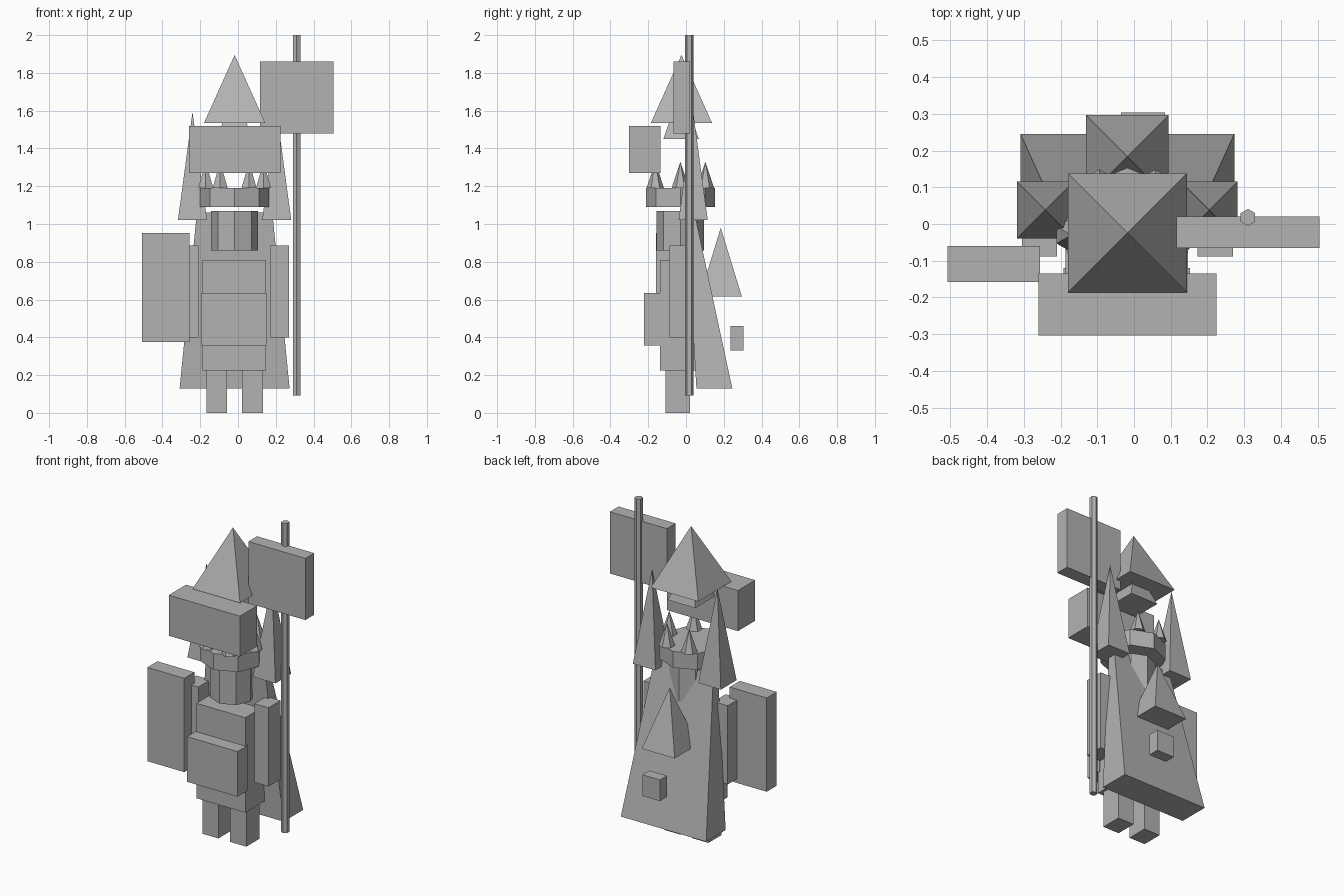
import bpy, bmesh, math
from mathutils import Vector

if "Cube" in bpy.data.objects:
    bpy.data.objects.remove(bpy.data.objects["Cube"])

grey = bpy.data.materials.new("plain grey")
grey.diffuse_color = (0.45, 0.45, 0.45, 1)
grey.use_nodes = True
grey.node_tree.nodes["Principled BSDF"].inputs["Base Color"].default_value = grey.diffuse_color
CX = -0.018   # centre line of the figure


def finish(name, bm):
    bmesh.ops.recalc_face_normals(bm, faces=bm.faces)
    mesh = bpy.data.meshes.new(name)
    bm.to_mesh(mesh)
    bm.free()
    mesh.materials.append(grey)
    obj = bpy.data.objects.new(name, mesh)
    bpy.context.collection.objects.link(obj)
    return obj


def box(name, x, y, z):
    bm = bmesh.new()
    bmesh.ops.create_cube(bm, size=1)
    for v in bm.verts:
        v.co = Vector([(a + b) / 2 + c * (b - a) for (a, b), c in zip((x, y, z), v.co)])
    return finish(name, bm)


def cone(name, x, y, z0, z1, r0, r1, sides, turn=0.0):
    """Prism, pyramid or spike; the first corner points along y unless turned."""
    bm = bmesh.new()

    def ring(r, z):
        return [bm.verts.new((x + r * math.sin(turn + math.tau * i / sides),
                              y + r * math.cos(turn + math.tau * i / sides), z))
                for i in range(sides)]
    low = ring(r0, z0)
    bm.faces.new(low)
    if r1 > 0:
        high = ring(r1, z1)
        bm.faces.new(high)
    else:
        tip = bm.verts.new((x, y, z1))
    for i in range(sides):
        j = (i + 1) % sides
        bm.faces.new((low[i], low[j], high[j], high[i]) if r1 > 0 else (low[i], low[j], tip))
    return finish(name, bm)


def pyramid(name, x, y, z0, z1, half):
    return cone(name, x, y, z0, z1, half * math.sqrt(2), 0, 4, math.pi / 4)


# Legs, arms and shoulder horns, one on each side
for side, s in (("left", -1), ("right", 1)):
    lx, ax = CX + s * 0.095, CX + s * 0.239
    box(f"{side}_leg", (lx - 0.055, lx + 0.055), (-0.108, 0.022), (0, 0.225))
    box(f"{side}_arm", (ax - 0.048, ax + 0.048), (-0.088, 0.03), (0.4, 0.885))
    pyramid(f"{side}_shoulder_horn", CX + s * 0.223, 0.038, 1.02, 1.593, 0.077)

# Body
box("torso", (-0.187, 0.147), (-0.138, 0.052), (0.225, 0.81))
box("belly_plate", (-0.192, 0.152), (-0.222, -0.12), (0.357, 0.635))
cone("head", CX, -0.03, 0.86, 1.07, 0.125, 0.125, 8)

# Crown with a ring of spikes
cone("crown_band", CX, -0.03, 1.09, 1.19, 0.183, 0.183, 8)
for i in range(6):
    a = math.tau * i / 6
    cone(f"crown_spike_{i + 1}", CX + 0.153 * math.cos(a), -0.03 + 0.153 * math.sin(a),
         1.19, 1.33, 0.046, 0, 6)

# Pieces above the crown
box("brow_block", (-0.26, 0.225), (-0.303, -0.135), (1.27, 1.52))
pyramid("lower_hat", CX, -0.026, 1.45, 1.72, 0.094)
pyramid("upper_hat", CX, -0.024, 1.535, 1.895, 0.162)

# Cape: a slanted wedge, wide and deep at the hem
cape = box("cape", (-1, 1), (-1, 1), (0.13, 1.06))
for v in cape.data.vertices:
    top, back = v.co.z > 0.5, v.co.y > 0
    v.co.x = CX + v.co.x * (0.2 if top else 0.291)
    v.co.y = (0.045 if back else 0.0) if top else (0.245 if back else 0.055)

# Back pieces
pyramid("back_spike", CX, 0.184, 0.615, 0.98, 0.112)
box("back_block", (-0.035, 0.085), (0.235, 0.304), (0.33, 0.46))

# Shield, pole and banner
box("shield", (-0.508, -0.256), (-0.158, -0.06), (0.375, 0.953))
cone("pole", 0.31, 0.018, 0.093, 2.0, 0.023, 0.023, 6)
box("banner", (0.116, 0.505), (-0.065, 0.02), (1.48, 1.86))
